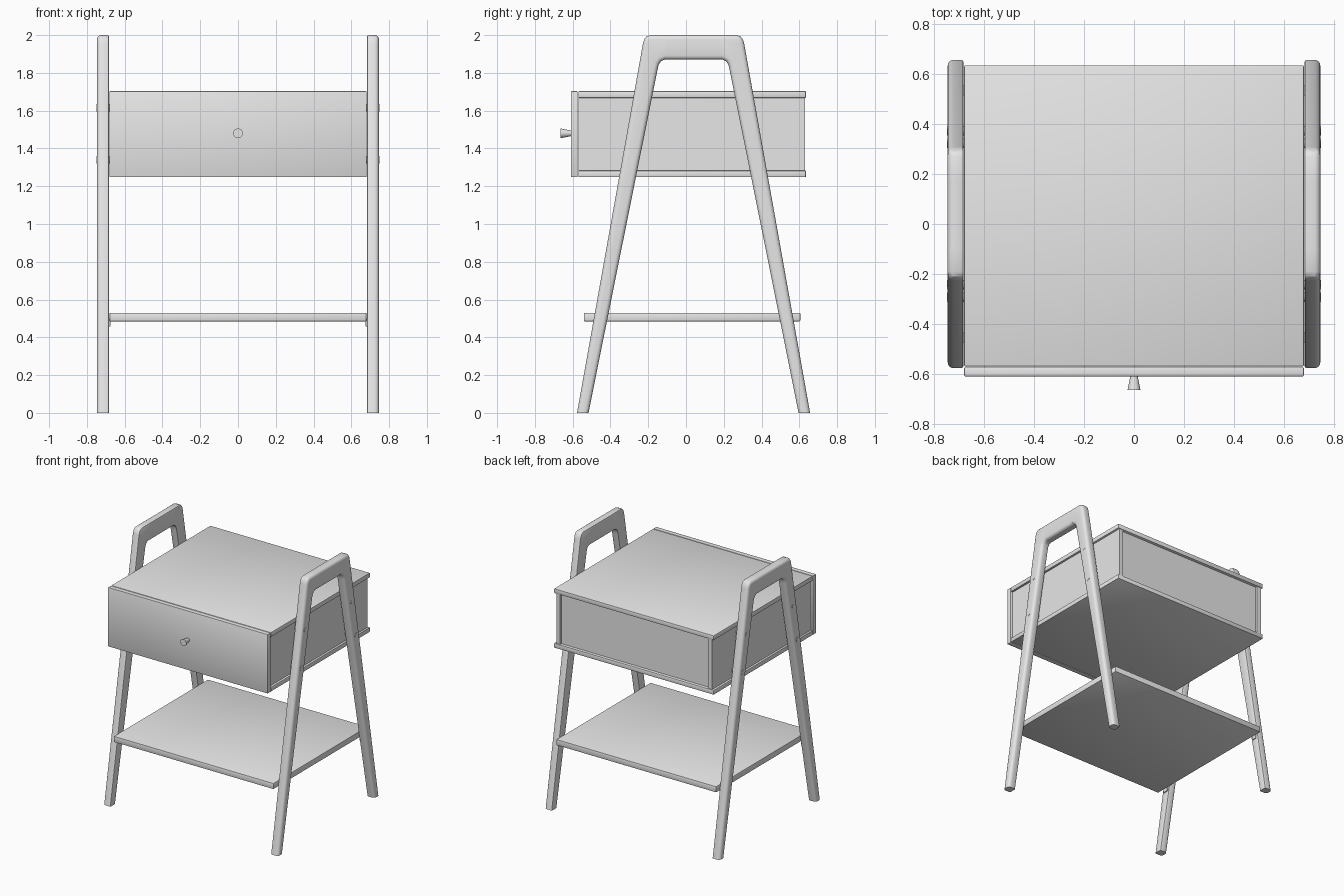
import bpy, bmesh, math
from mathutils import Matrix, Vector

if "Cube" in bpy.data.objects:
    bpy.data.objects.remove(bpy.data.objects["Cube"])

grey = bpy.data.materials.new("plain_grey")
grey.diffuse_color = (0.8, 0.8, 0.8, 1)
grey.use_nodes = True
grey.node_tree.nodes["Principled BSDF"].inputs["Base Color"].default_value = grey.diffuse_color

CY = 0.04            # the leg frames are symmetric about this y
X_IN, X_OUT = 0.683, 0.746


def finish(bm, name):
    """Turn a bmesh into a named object, smooth with sharp edges kept."""
    bmesh.ops.recalc_face_normals(bm, faces=bm.faces)
    for f in bm.faces:
        f.smooth = True
    mesh = bpy.data.meshes.new(name)
    bm.to_mesh(mesh)
    bm.free()
    mesh.set_sharp_from_angle(angle=math.radians(30))
    mesh.materials.append(grey)
    obj = bpy.data.objects.new(name, mesh)
    bpy.context.collection.objects.link(obj)
    return obj


def box(name, x, y, z, bevel=0.0):
    """Box from (min, max) pairs."""
    bm = bmesh.new()
    bmesh.ops.create_cube(bm, size=1)
    for v in bm.verts:
        v.co = [p[0] + (c + 0.5) * (p[1] - p[0]) for c, p in zip(v.co, (x, y, z))]
    if bevel:
        bmesh.ops.bevel(bm, geom=bm.edges[:], offset=bevel, segments=2,
                        affect='EDGES', profile=0.5)
    return finish(bm, name)


def rod(name, r1, r2, start, end, sides=20):
    """Cylinder or cone between two points."""
    a, b = Vector(start), Vector(end)
    bm = bmesh.new()
    rot = (b - a).to_track_quat('Z', 'Y').to_matrix().to_4x4()
    bmesh.ops.create_cone(bm, cap_ends=True, segments=sides, radius1=r1, radius2=r2,
                          depth=(b - a).length, matrix=Matrix.Translation((a + b) / 2) @ rot)
    return finish(bm, name)


def frame_part(name, profile, flat_edges, sx, sy):
    """Extrude a (y offset, z) profile across the frame and round its long edges."""
    bm = bmesh.new()
    rings = [[bm.verts.new((sx * x, CY + sy * y, z)) for y, z in profile]
             for x in (X_IN, X_OUT)]
    n = len(profile)
    bm.faces.new(rings[0])
    bm.faces.new(rings[1])
    for i in range(n):
        j = (i + 1) % n
        bm.faces.new((rings[0][i], rings[0][j], rings[1][j], rings[1][i]))
    bmesh.ops.recalc_face_normals(bm, faces=bm.faces)
    pick = [[bm.edges.get((r[i], r[(i + 1) % n])) for i in range(n) if i not in flat_edges]
            for r in rings]
    # generous rounding outside, slight rounding on the side facing the box
    bmesh.ops.bevel(bm, geom=pick[1], offset=0.022, segments=4, affect='EDGES', profile=0.5)
    pick_in = [e for e in pick[0] if e.is_valid]
    bmesh.ops.bevel(bm, geom=pick_in, offset=0.008, segments=2, affect='EDGES', profile=0.5)
    return finish(bm, name)


# Cabinet shell: top and bottom boards, recessed sides and back
for name, z in (("cabinet_top", (1.668, 1.703)), ("cabinet_bottom", (1.248, 1.283))):
    box(name, (-0.68, 0.68), (-0.57, 0.635), z, 0.004)
for side, s in (("left", -1), ("right", 1)):
    xs = sorted((s * 0.63, s * 0.664))
    box(f"cabinet_side_{side}", xs, (-0.57, 0.63), (1.28, 1.671))
box("cabinet_back", (-0.635, 0.635), (0.59, 0.612), (1.28, 1.671))

# Drawer front and its flared knob
box("drawer_front", (-0.68, 0.68), (-0.61, -0.574), (1.248, 1.703), 0.003)
rod("drawer_knob", 0.014, 0.026, (0, -0.605, 1.48), (0, -0.665, 1.48))

# Lower shelf
box("lower_shelf", (-0.68, 0.68), (-0.54, 0.605), (0.485, 0.53), 0.004)

# Leg and handle profiles, as offsets from the frame's middle line
leg = [(-0.617, 0), (-0.268, 1.955), (-0.262, 1.976), (-0.25, 1.992), (-0.23, 2.0),
       (-0.135, 2.0), (-0.154, 1.87), (-0.172, 1.862), (-0.184, 1.845),
       (-0.19, 1.82), (-0.556, 0)]
handle = [(-0.135, 2.0), (0.135, 2.0), (0.154, 1.87), (-0.154, 1.87)]

for side, sx in (("left", -1), ("right", 1)):
    frame_part(f"handle_{side}", handle, (1, 3), sx, 1)
    for end, sy in (("front", 1), ("back", -1)):
        frame_part(f"leg_{end}_{side}", leg, (5, 10), sx, sy)
        # dowels pinning the cabinet to the leg
        for i, (y, z) in enumerate(((-0.283, 1.615), (-0.333, 1.34))):
            rod(f"dowel_{end}_{side}_{i}", 0.019, 0.019,
                (sx * 0.65, CY + sy * y, z), (sx * 0.748, CY + sy * y, z))
        # small support plate under the shelf at the leg
        ys = sorted((CY - sy * 0.515, CY - sy * 0.475))
        box(f"shelf_support_{end}_{side}", sorted((sx * 0.676, sx * 0.69)), ys, (0.457, 0.5))
